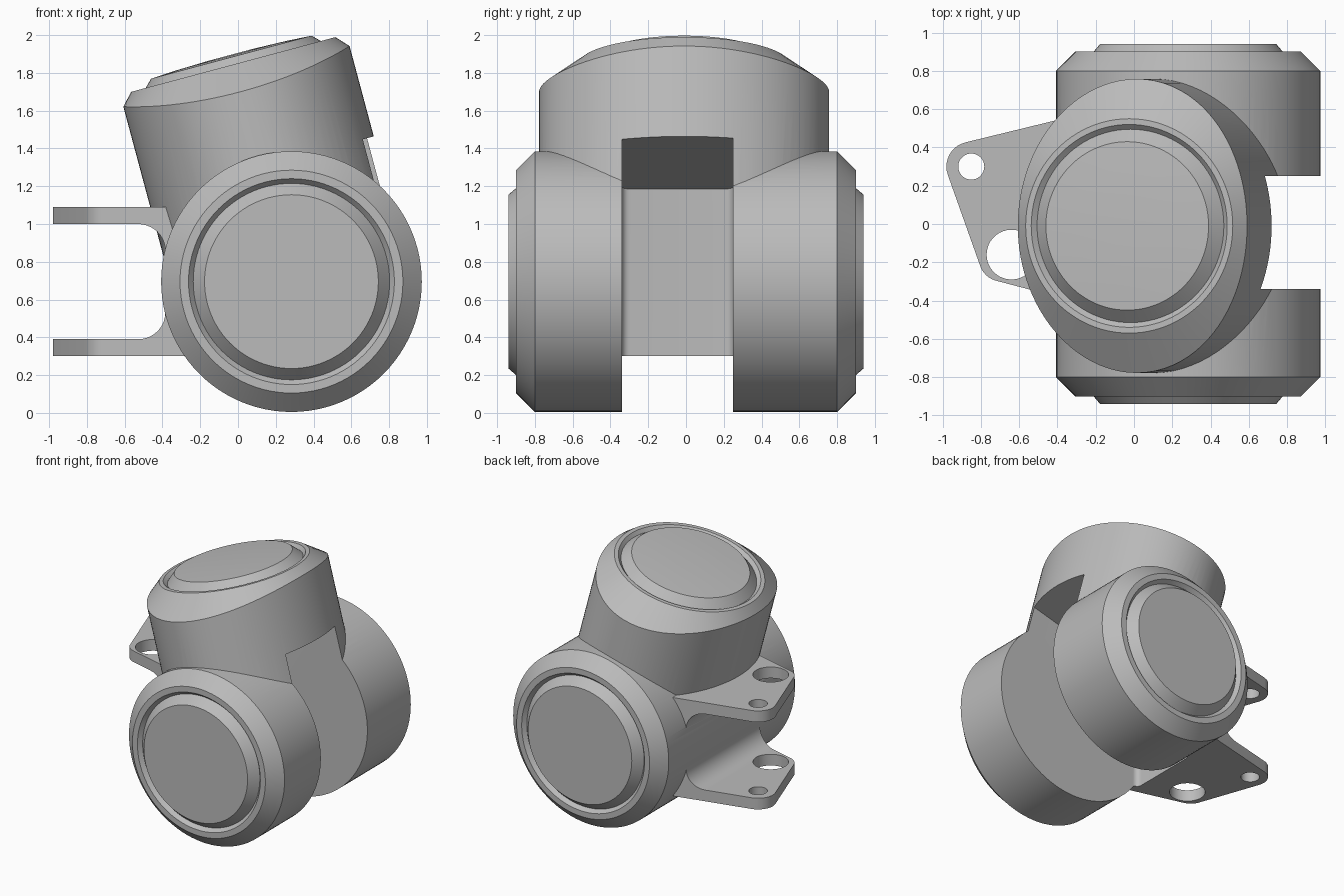
import bpy, bmesh, math
from mathutils import Matrix, Vector

if "Cube" in bpy.data.objects:
    bpy.data.objects.remove(bpy.data.objects["Cube"], do_unlink=True)

grey = bpy.data.materials.new("plain grey")
grey.use_nodes = True
grey.diffuse_color = (0.5, 0.5, 0.5, 1)
grey.node_tree.nodes["Principled BSDF"].inputs["Base Color"].default_value = (0.5, 0.5, 0.5, 1)

CX, CZ = 0.283, 0.695          # crossing point of the two axes
TILT = math.radians(15)
SEG = 96


def make(name, bm, matrix=Matrix()):
    bmesh.ops.transform(bm, matrix=matrix, verts=bm.verts)
    bmesh.ops.recalc_face_normals(bm, faces=bm.faces)
    mesh = bpy.data.meshes.new(name)
    bm.to_mesh(mesh)
    bm.free()
    mesh.materials.append(grey)
    obj = bpy.data.objects.new(name, mesh)
    bpy.context.collection.objects.link(obj)
    return obj


def lathe(name, rows, matrix):
    """Turned solid; each row maps an angle to (radius, height)."""
    bm = bmesh.new()
    rings = []
    for row in rows:
        ring = []
        for i in range(SEG):
            a = math.tau * i / SEG
            r, h = row(a)
            ring.append(bm.verts.new((r * math.cos(a), r * math.sin(a), h)))
        rings.append(ring)
    for lo, hi in zip(rings, rings[1:]):
        for i in range(SEG):
            j = (i + 1) % SEG
            bm.faces.new((lo[i], lo[j], hi[j], hi[i]))
    bm.faces.new(rings[0][::-1])
    bm.faces.new(rings[-1])
    return make(name, bm, matrix)


def circle_row(r, h):
    return lambda a: (r, h)


def prism(name, outline, axis, start, end, round_edges=None):
    """Extrude a flat outline along y (xz outline) or z (xy outline)."""
    bm = bmesh.new()
    place = (lambda u, v: (u, start, v)) if axis == "y" else (lambda u, v: (u, v, start))
    face = bm.faces.new([bm.verts.new(place(u, v)) for u, v in outline])
    moved = bmesh.ops.extrude_face_region(bm, geom=[face])["geom"]
    step = Vector((0, end - start, 0)) if axis == "y" else Vector((0, 0, end - start))
    bmesh.ops.translate(bm, vec=step, verts=[g for g in moved if isinstance(g, bmesh.types.BMVert)])
    if round_edges:
        bmesh.ops.bevel(bm, geom=[e for e in bm.edges if round_edges(e)], offset=0.04,
                        segments=5, profile=0.5, affect="EDGES")
    return make(name, bm)


def arc(x, y, rx, ry, a0, a1, n=10):
    angles = [math.radians(a0 + (a1 - a0) * i / n) for i in range(n + 1)]
    return [(x + rx * math.cos(a), y + ry * math.sin(a)) for a in angles]


def combine(target, tool, operation):
    mod = target.modifiers.new("combine", "BOOLEAN")
    mod.operation, mod.solver, mod.object = operation, "EXACT", tool
    bpy.context.view_layer.objects.active = target
    bpy.ops.object.modifier_apply(modifier=mod.name)
    bpy.data.objects.remove(tool, do_unlink=True)


# Horizontal barrel with chamfered ends, grooves and raised caps
end = [(0.69, 0.8), (0.59, 0.9), (0.545, 0.9), (0.52, 0.87), (0.46, 0.94)]
profile = [(r, -h) for r, h in end[::-1]] + end
barrel = Matrix.Translation((CX, 0, CZ)) @ Matrix.Rotation(math.pi / 2, 4, "X")
housing = lathe("joint_housing", [circle_row(*p) for p in profile], barrel)


# Tilted oval neck, topped by a cone and a round cap
def oval(a):
    return 1 / math.hypot(math.cos(a) / 0.62, math.sin(a) / 0.768)


def rim(a):
    r = oval(a)
    return r, 1.125 - (r - 0.62) * 0.57


cap = [(0.56, 1.19), (0.53, 1.19), (0.505, 1.165), (0.44, 1.23), (0.3, 1.238), (0.12, 1.243)]
tilted = Matrix.Translation((CX, -0.01, CZ)) @ Matrix.Rotation(-TILT, 4, "Y")
neck = lathe("neck", [lambda a: (oval(a), 0), rim] + [circle_row(*p) for p in cap], tilted)
combine(housing, neck, "UNION")

# Twin-flange bracket: side profile crossed with the plan outline
side = [(-0.2, 0.3), (-1.1, 0.3), (-1.1, 0.39)]
side += arc(-0.53, 0.53, 0.145, 0.14, -90, 0)
side += arc(-0.53, 0.86, 0.145, 0.14, 0, 90)
side += [(-1.1, 1.0), (-1.1, 1.09), (-0.2, 1.09)]
plan = [(-0.25, 0.58)] + arc(-0.85, 0.3, 0.13, 0.13, 104, 199)
plan += arc(-0.69, -0.18, 0.12, 0.12, 199, 255) + [(-0.25, -0.42)]
bracket = prism("bracket", side, "y", -0.7, 0.7)
combine(bracket, prism("bracket_plan", plan, "z", 0, 1.4), "INTERSECT")
for x, y, r in [(-0.85, 0.3, 0.068), (-0.64, -0.16, 0.13)]:
    hole = arc(x, y, r, r, 0, 350, 35)
    combine(bracket, prism("hole_cutter", hole, "z", -0.1, 1.5), "DIFFERENCE")
combine(housing, bracket, "UNION")


# Central slot, open to the right and below, with a sloping ceiling
def ceiling(x):
    on_axis = CX - 0.63 * math.sin(TILT)
    return CZ + 0.63 * math.cos(TILT) + (x - on_axis) * math.tan(TILT)


wall, far = -0.32, 1.3
slot = [(wall, -0.2), (far, -0.2), (far, ceiling(far)), (wall, ceiling(wall))]


def inner_corner(e):
    p, q = e.verts[0].co, e.verts[1].co
    return max(p.x, q.x) < 0 and abs(p.y - q.y) < 0.01


combine(housing, prism("slot_cutter", slot, "y", -0.34, 0.25, inner_corner), "DIFFERENCE")

bpy.ops.object.select_all(action="DESELECT")
housing.select_set(True)
bpy.context.view_layer.objects.active = housing
bpy.ops.object.shade_smooth_by_angle(angle=math.radians(28))
